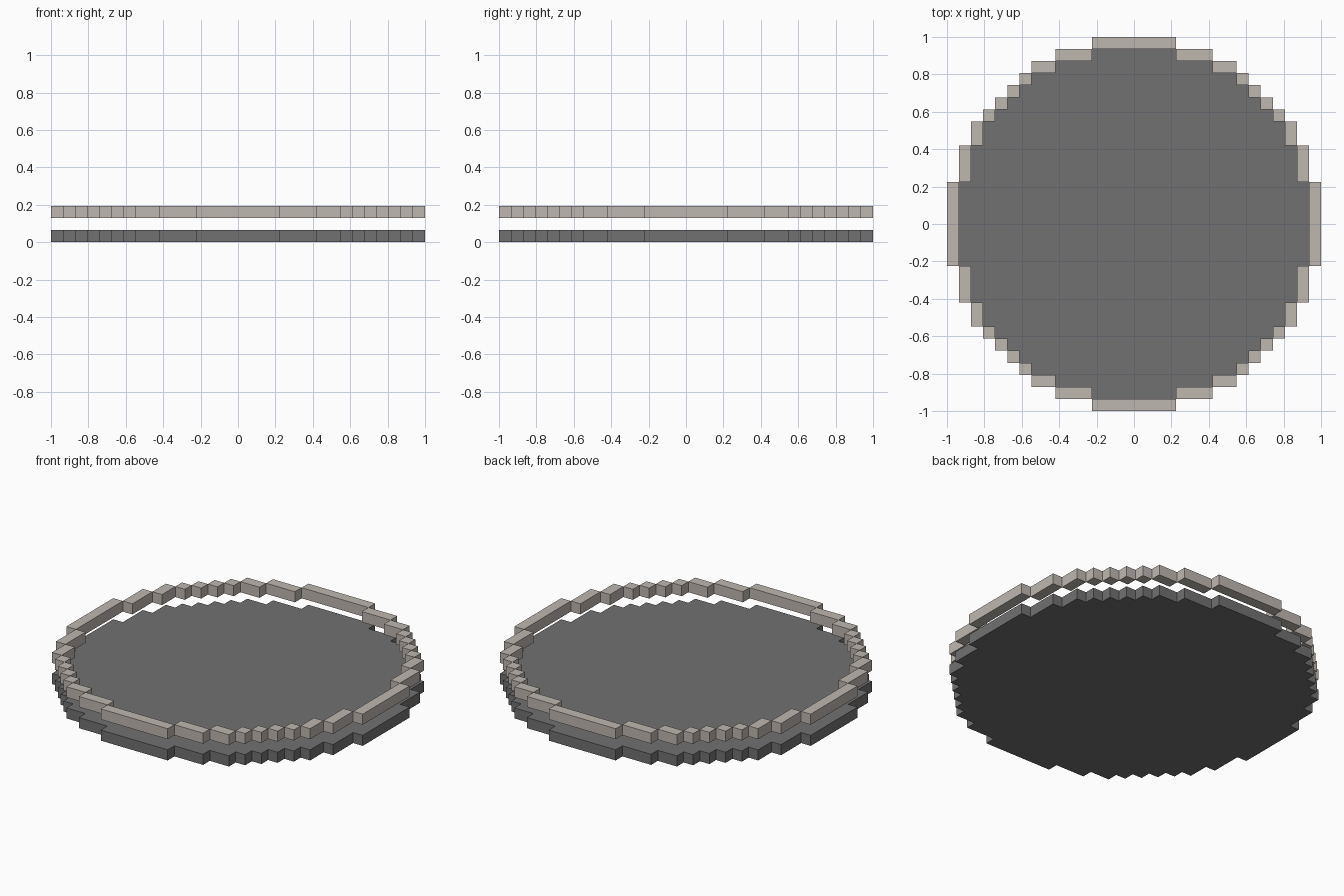
import bpy
import bmesh
import math

cube = bpy.data.objects.get("Cube")
if cube:
    bpy.data.objects.remove(cube, do_unlink=True)

RADIUS = 15              # whole cells either side of the centre cell
CELL = 2 / (2 * RADIUS + 1)


def make_material(name, colour):
    mat = bpy.data.materials.new(name)
    mat.use_nodes = True
    mat.diffuse_color = colour
    mat.node_tree.nodes["Principled BSDF"].inputs["Base Color"].default_value = colour
    return mat


def half_width(row):
    """Cells either side of the centre that fit the circle in this row."""
    return math.floor(math.sqrt((RADIUS + 0.5) ** 2 - row ** 2))


def prism(bm, outline, low, high):
    """Extrude an outline, given in cells, between two heights."""
    face = bm.faces.new([bm.verts.new((x * CELL, y * CELL, low * CELL)) for x, y in outline])
    top = bmesh.ops.extrude_face_region(bm, geom=[face])["geom"]
    verts = [v for v in top if isinstance(v, bmesh.types.BMVert)]
    bmesh.ops.translate(bm, verts=verts, vec=(0, 0, (high - low) * CELL))


def finish(bm, name, mat):
    bmesh.ops.recalc_face_normals(bm, faces=bm.faces[:])
    mesh = bpy.data.meshes.new(name)
    bm.to_mesh(mesh)
    bm.free()
    mesh.materials.append(mat)
    obj = bpy.data.objects.new(name, mesh)
    bpy.context.collection.objects.link(obj)


dark_grey = make_material("dark grey", (0.165, 0.165, 0.165, 1))
pale_stone = make_material("pale stone", (0.52, 0.475, 0.44, 1))

# Floor disc: stepped right side from front to back, then its mirror
right = []
for row in range(-RADIUS, RADIUS + 1):
    x = half_width(row) + 0.5
    if right and right[-1][0] == x:
        right.pop()
    else:
        right.append((x, row - 0.5))
    right.append((x, row + 0.5))
bm = bmesh.new()
prism(bm, right + [(-x, y) for x, y in reversed(right)], 0, 1)
finish(bm, "floor_disc", dark_grey)

# Raised rim: the bars of one quarter arc, turned about the centre
bars = [(-half_width(RADIUS) - 0.5, half_width(RADIUS) + 0.5, RADIUS)]
row = RADIUS - 1
while half_width(row) <= row:
    start, end = half_width(row + 1) + 0.5, half_width(row) + 0.5
    bars += [(start, end, row), (-end, -start, row)]
    row -= 1
bm = bmesh.new()
for c, s in ((1, 0), (0, 1), (-1, 0), (0, -1)):
    for x0, x1, y in bars:
        corners = [(x0, y - 0.5), (x1, y - 0.5), (x1, y + 0.5), (x0, y + 0.5)]
        prism(bm, [(c * px - s * py, s * px + c * py) for px, py in corners], 2, 3)
finish(bm, "raised_rim", pale_stone)
